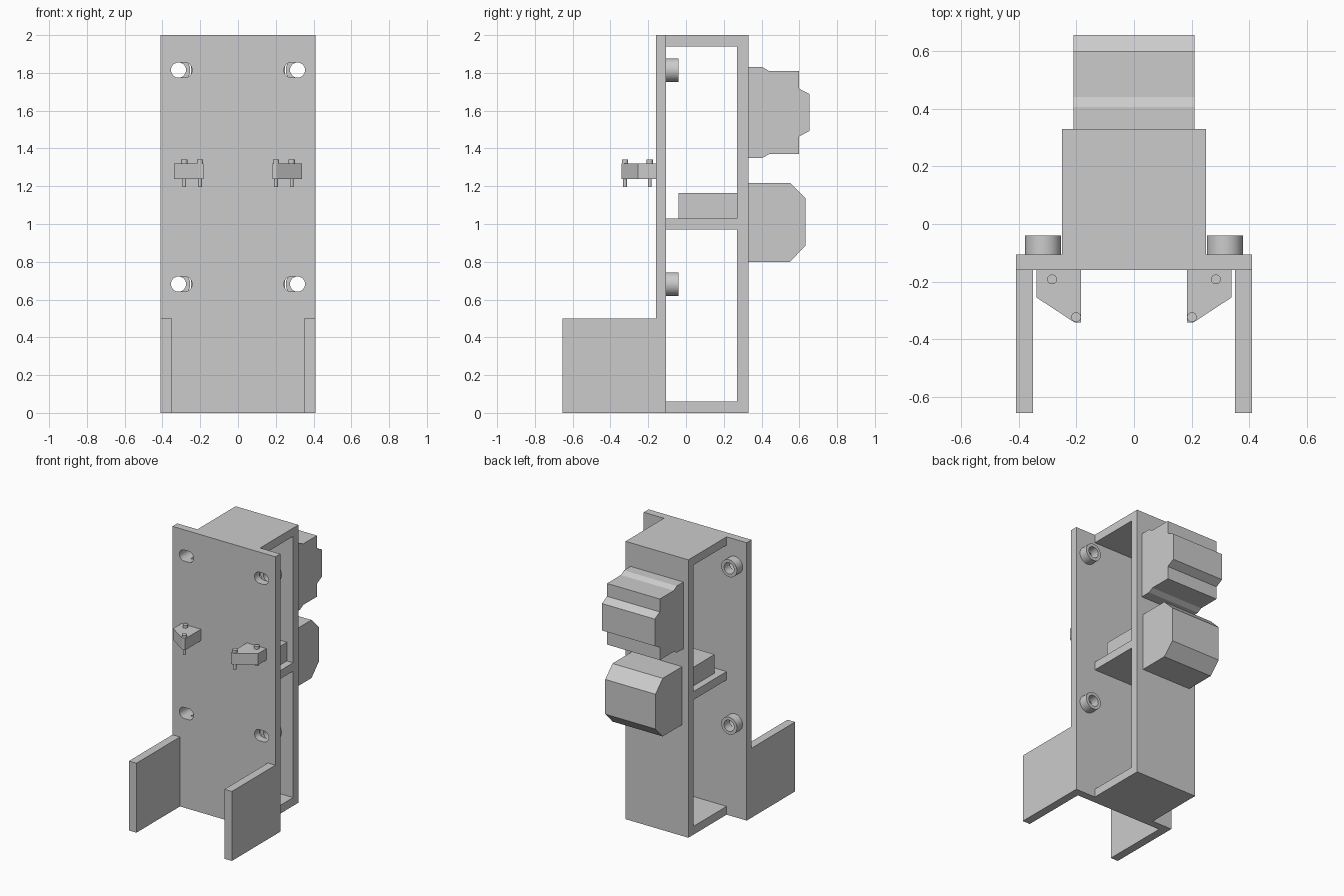
import bpy
import math
from mathutils import Matrix

if "Cube" in bpy.data.objects:
    bpy.data.objects.remove(bpy.data.objects["Cube"])

grey = bpy.data.materials.new("plain grey")
grey.diffuse_color = (0.6, 0.6, 0.6, 1)
grey.use_nodes = True
grey.node_tree.nodes["Principled BSDF"].inputs["Base Color"].default_value = grey.diffuse_color

# Axis frames that map a profile (u, v) and its depth w into the world
FRONT = Matrix(((1, 0, 0), (0, 0, -1), (0, 1, 0))).to_4x4()   # u=x, v=z, w=-y
SIDE = Matrix(((0, 0, 1), (1, 0, 0), (0, 1, 0))).to_4x4()     # u=y, v=z, w=x
TOP = Matrix.Identity(4)                                      # u=x, v=y, w=z


def extrude(name, loops, w0, w1, frame):
    """Extrude an outline, with any further loops as holes, from w0 to w1."""
    curve = bpy.data.curves.new(name, "CURVE")
    curve.dimensions = "2D"
    curve.fill_mode = "BOTH"
    curve.extrude = (w1 - w0) / 2
    for loop in loops:
        spline = curve.splines.new("POLY")
        spline.points.add(len(loop) - 1)
        for point, (u, v) in zip(spline.points, loop):
            point.co = (u, v, 0, 1)
        spline.use_cyclic_u = True
    obj = bpy.data.objects.new(name, curve)
    bpy.context.collection.objects.link(obj)
    obj.matrix_world = frame @ Matrix.Translation((0, 0, (w0 + w1) / 2))
    bpy.ops.object.select_all(action="DESELECT")
    obj.select_set(True)
    bpy.context.view_layer.objects.active = obj
    bpy.ops.object.convert(target="MESH")
    obj = bpy.context.object
    obj.data.materials.clear()
    obj.data.materials.append(grey)
    bpy.ops.object.shade_smooth_by_angle(angle=math.radians(25))
    return obj


def rect(u0, u1, v0, v1):
    return [(u0, v0), (u1, v0), (u1, v1), (u0, v1)]


def slot(u0, u1, v, r, n=32):
    """Circle, stretched along u when u0 and u1 differ."""
    pts = []
    for i in range(n):
        a = 2 * math.pi * (i + 0.5) / n
        pts.append(((u1 if math.cos(a) > 0 else u0) + r * math.cos(a), v + r * math.sin(a)))
    return pts


# Mounting plate with four slotted screw holes
HOLES = [(s, z) for s in (-1, 1) for z in (0.682, 1.815)]
slots = [slot(*sorted((s * 0.283, s * 0.315)), z, 0.04) for s, z in HOLES]
extrude("mounting_plate", [rect(-0.41, 0.41, 0, 2)] + slots, 0.105, 0.16, FRONT)

# Screw bosses behind the plate
for s, z in HOLES:
    extrude("screw_boss", [slot(s * 0.315, s * 0.315, z, 0.0625),
                           slot(s * 0.315, s * 0.315, z, 0.04)], 0.04, 0.105, FRONT)

# Box frame, open at both sides, with a middle shelf
extrude("box_frame", [rect(-0.105, 0.33, 0, 2),
                      rect(-0.1049, 0.27, 0.06, 0.97),
                      rect(-0.1049, 0.27, 1.03, 1.94)], -0.25, 0.25, SIDE)

# Block resting on the shelf
extrude("shelf_block", [rect(-0.04, 0.27, 1.03, 1.165)], -0.2, 0.2, SIDE)

# Upper rear housing, stepped and symmetrical about its middle height
half = [(0.33, 0.24), (0.405, 0.24), (0.44, 0.22), (0.598, 0.22), (0.598, 0.127), (0.655, 0.097)]
outline = half + [(y, -h) for y, h in reversed(half)]
extrude("upper_housing", [[(y, 1.59 + h) for y, h in outline]], -0.21, 0.21, SIDE)

# Lower rear housing with bevelled corners
extrude("lower_housing", [[(0.33, 0.8), (0.55, 0.8), (0.633, 0.885), (0.633, 1.135),
                           (0.55, 1.218), (0.33, 1.218)]], -0.2, 0.2, SIDE)

for s in (-1, 1):
    # Side guard at the foot of the plate
    extrude("side_guard", [rect(*sorted((s * 0.35, s * 0.41)), -0.655, -0.105)], 0, 0.5, TOP)
    # Angled bracket on the front, with two pins through it
    shape = [(0.183, -0.16), (0.183, -0.342), (0.205, -0.342), (0.338, -0.255), (0.338, -0.16)]
    extrude("angled_bracket", [[(s * x, y) for x, y in shape]], 1.238, 1.32, TOP)
    for x, y in ((0.201, -0.323), (0.284, -0.192)):
        extrude("pin_head", [slot(s * x, s * x, y, 0.017, 24)], 1.31, 1.341, TOP)
        extrude("pin_tip", [slot(s * x, s * x, y, 0.01, 24)], 1.196, 1.25, TOP)
